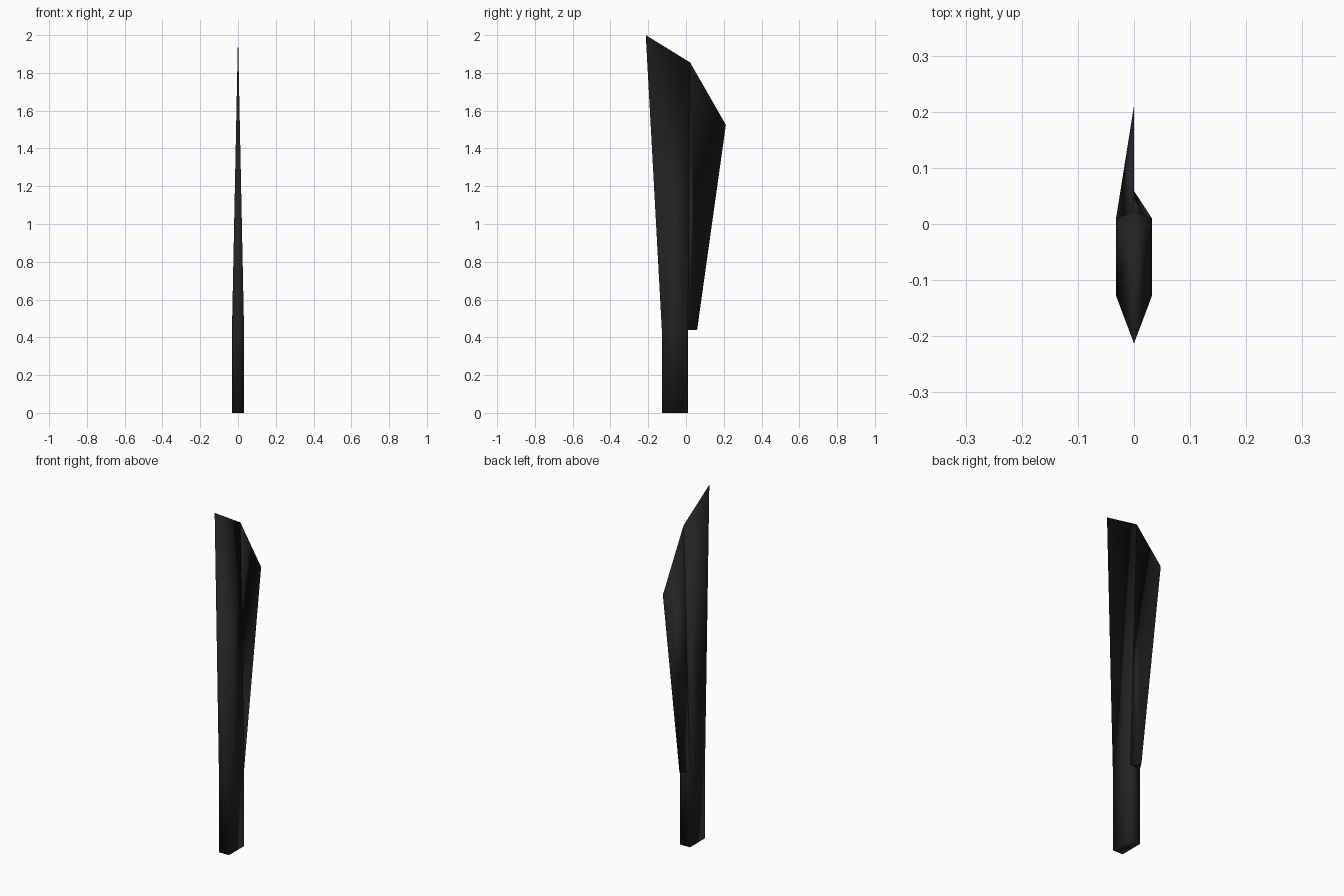
import bpy, bmesh

if "Cube" in bpy.data.objects:
    bpy.data.objects.remove(bpy.data.objects["Cube"])

# One near-black material
black = bpy.data.materials.new("matte black")
black.diffuse_color = (0.016, 0.016, 0.016, 1)
black.use_nodes = True
black.node_tree.nodes["Principled BSDF"].inputs["Base Color"].default_value = black.diffuse_color

HALF, BACK, FRONT = 0.032, 0.01, -0.128   # handle half thickness and y limits
SHOULDER = 0.44                           # height where the blade starts
TIP = (0, -0.213, 2.0)                    # spine point
CREST = (0, 0.022, 1.855)                 # middle of the slanted top
HEEL = (0, 0.059, SHOULDER)               # low end of the cutting edge
BELLY = (0, 0.211, 1.525)                 # widest point of the cutting edge


def make(name, points, faces):
    bm = bmesh.new()
    v = {k: bm.verts.new(p) for k, p in points.items()}
    for f in faces:
        bm.faces.new([v[k] for k in f.split()]).smooth = True
    bmesh.ops.recalc_face_normals(bm, faces=bm.faces)
    me = bpy.data.meshes.new(name)
    bm.to_mesh(me)
    bm.free()
    me.materials.append(black)
    ob = bpy.data.objects.new(name, me)
    bpy.context.collection.objects.link(ob)


# Handle flowing into the blade body, tapering to zero thickness at the top
pts = {"tip": TIP, "crest": CREST}
for side, x in (("L", -HALF), ("R", HALF)):
    for end, y in (("f", FRONT), ("b", BACK)):
        pts[side + end + "0"] = (x, y, 0)
        pts[side + end + "1"] = (x, y, SHOULDER)
faces = ["Lf0 Rf0 Rb0 Lb0", "Lf0 Rf0 Rf1 Lf1", "Lb0 Rb0 Rb1 Lb1",
         "Lf1 Rf1 tip", "Lb1 Rb1 crest"]
for s in "LR":
    faces += [f"{s}f0 {s}b0 {s}b1 {s}f1",
              f"{s}f1 {s}b1 crest", f"{s}f1 crest tip"]
make("handle_and_blade_body", pts, faces)

# Cutting edge: each side is folded along the opposite diagonal
make("cutting_edge",
     {"L": (-HALF, BACK, SHOULDER), "R": (HALF, BACK, SHOULDER),
      "heel": HEEL, "belly": BELLY, "crest": CREST},
     ["R heel crest", "heel belly crest",
      "L belly heel", "L crest belly", "L heel R", "L R crest"])
